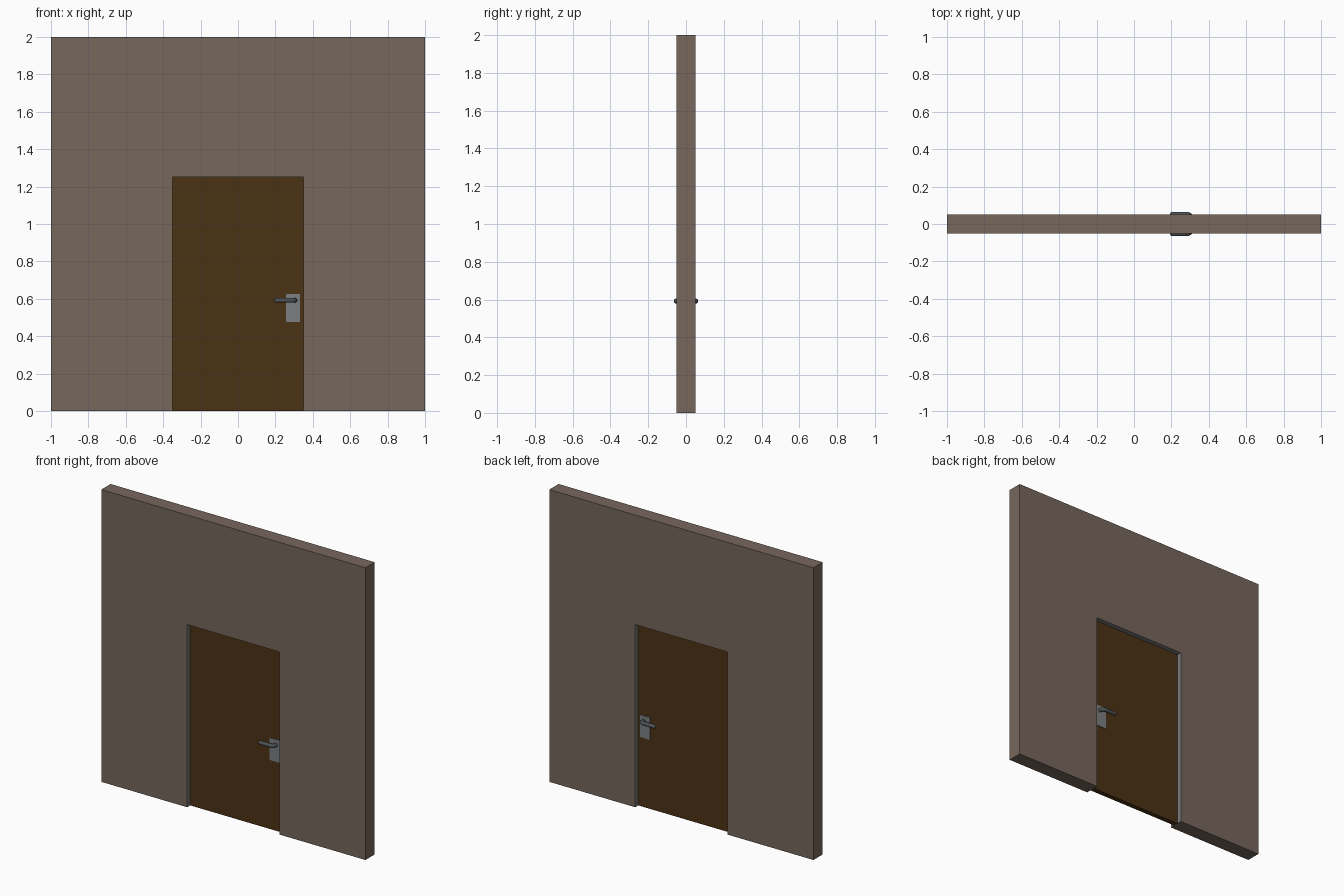
import bpy, bmesh, math
from mathutils import Vector

if "Cube" in bpy.data.objects:
    bpy.data.objects.remove(bpy.data.objects["Cube"])


def material(name, rgb):
    m = bpy.data.materials.new(name)
    m.diffuse_color = (*rgb, 1)
    m.use_nodes = True
    m.node_tree.nodes["Principled BSDF"].inputs["Base Color"].default_value = m.diffuse_color
    return m


WALL = material("wall_brown", (0.180, 0.135, 0.107))
DOOR = material("door_wood", (0.070, 0.032, 0.007))
GREY = material("reveal_grey", (0.2, 0.2, 0.2))
STEEL = material("steel", (0.2, 0.21, 0.22))
LEVER = material("lever_steel", (0.08, 0.085, 0.09))


def finish(name, bm, *mats):
    bmesh.ops.recalc_face_normals(bm, faces=bm.faces)
    me = bpy.data.meshes.new(name)
    bm.to_mesh(me)
    bm.free()
    ob = bpy.data.objects.new(name, me)
    bpy.context.collection.objects.link(ob)
    for m in mats:
        me.materials.append(m)
    return ob


def box(name, lo, hi, mat):
    bm = bmesh.new()
    bmesh.ops.create_cube(bm, size=1)
    for v in bm.verts:
        v.co = [(a + b) / 2 + c * (b - a) for a, b, c in zip(lo, hi, v.co)]
    return finish(name, bm, mat)


# Wall: doorway outline extruded through the thickness, grey inside the opening
bm = bmesh.new()
outline = [(-1, 0), (-1, 2), (1, 2), (1, 0), (.35, 0), (.35, 1.25), (-.35, 1.25), (-.35, 0)]
face = bm.faces.new([bm.verts.new((x, -.05, z)) for x, z in outline])
ext = bmesh.ops.extrude_face_region(bm, geom=[face], use_keep_orig=True)
bmesh.ops.translate(bm, vec=(0, .1, 0), verts=[g for g in ext["geom"] if isinstance(g, bmesh.types.BMVert)])
for f in bm.faces:
    if len(f.verts) == 4 and all(abs(v.co.x) < .36 and v.co.z < 1.26 for v in f.verts):
        f.material_index = 1
finish("wall", bm, WALL, GREY)

# Door leaf set in the middle of the wall
box("door_leaf", (-.35, -.017, 0), (.35, .017, 1.25), DOOR)


def lever(name, side):
    """Round bar: out from the plate, round a bend, along the door, domed tip."""
    r, n, bend, z = .013, 12, .02, .592
    xc, yc = .304, .052
    path = [(xc, .015, r, 0)]
    for i in range(6):
        a = math.radians(18 * i)
        path.append((xc - bend + bend * math.cos(a), yc - bend + bend * math.sin(a), r, a))
    for i in range(5):
        a = math.radians(20 * i)
        path.append((.206 - r * math.sin(a), yc, r * math.cos(a), math.pi / 2))
    bm = bmesh.new()
    rings = []
    for x, y, rad, a in path:
        out = Vector((math.cos(a), math.sin(a), 0))
        ring = []
        for k in range(n):
            t = 2 * math.pi * k / n
            p = Vector((x, y, z)) + rad * (math.cos(t) * out + math.sin(t) * Vector((0, 0, 1)))
            ring.append(bm.verts.new((p.x, p.y * side, p.z)))
        rings.append(ring)
    for a, b in zip(rings, rings[1:]):
        for k in range(n):
            bm.faces.new((a[k], a[(k + 1) % n], b[(k + 1) % n], b[k]))
    bm.faces.new(rings[0])
    bm.faces.new(rings[-1])
    ob = finish(name, bm, LEVER)
    bpy.ops.object.select_all(action='DESELECT')
    bpy.context.view_layer.objects.active = ob
    ob.select_set(True)
    bpy.ops.object.shade_smooth_by_angle()


# Lock plate and lever on both faces
for label, side in (("front", -1), ("back", 1)):
    y0, y1 = sorted((.015 * side, .023 * side))
    box(label + "_lock_plate", (.256, y0, .475), (.331, y1, .627), STEEL)
    lever(label + "_lever", side)
